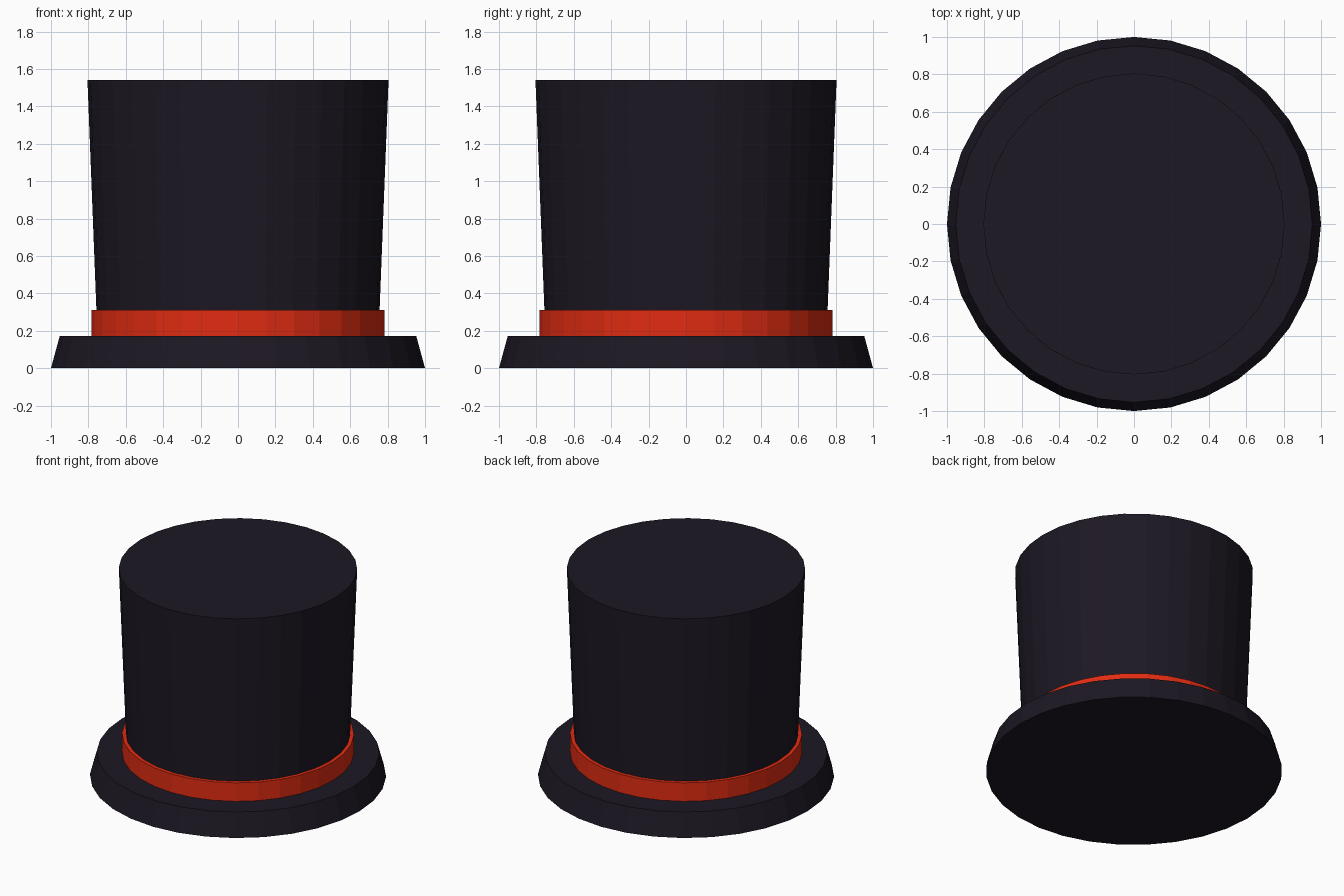
import bpy, bmesh
from math import cos, sin, tau

if "Cube" in bpy.data.objects:
    bpy.data.objects.remove(bpy.data.objects["Cube"])

SIDES = 32


def material(name, color):
    mat = bpy.data.materials.new(name)
    mat.diffuse_color = (*color, 1)
    mat.use_nodes = True
    mat.node_tree.nodes["Principled BSDF"].inputs["Base Color"].default_value = mat.diffuse_color
    return mat


def lathe(name, profile, mat):
    """Spin (radius, z) points about z; a radius of 0 closes with a flat cap."""
    bm = bmesh.new()
    rings = [[bm.verts.new((r * cos(tau * i / SIDES), r * sin(tau * i / SIDES), z))
              for i in range(SIDES)] for r, z in profile if r > 0]
    for low, high in zip(rings, rings[1:]):
        for i in range(SIDES):
            j = (i + 1) % SIDES
            bm.faces.new((low[i], low[j], high[j], high[i]))
    if profile[0][0] == 0:
        bm.faces.new(rings[0][::-1])
    if profile[-1][0] == 0:
        bm.faces.new(rings[-1])
    mesh = bpy.data.meshes.new(name)
    bm.to_mesh(mesh)
    bm.free()
    mesh.materials.append(mat)
    obj = bpy.data.objects.new(name, mesh)
    bpy.context.collection.objects.link(obj)
    return obj


felt = material("dark_felt", (0.012, 0.009, 0.017))
ribbon = material("red_ribbon", (0.75, 0.025, 0.006))

# Brim: thick tapered disc, closed underneath
lathe("brim", [(0, 0), (1.0, 0), (0.953, 0.172), (0.783, 0.172)], felt)
# Ribbon band around the base of the crown, with its small top ledge
lathe("hat_band", [(0.783, 0.172), (0.783, 0.31), (0.757, 0.31)], ribbon)
# Crown: flares slightly towards the flat top
lathe("crown", [(0.757, 0.31), (0.805, 1.542), (0, 1.542)], felt)
